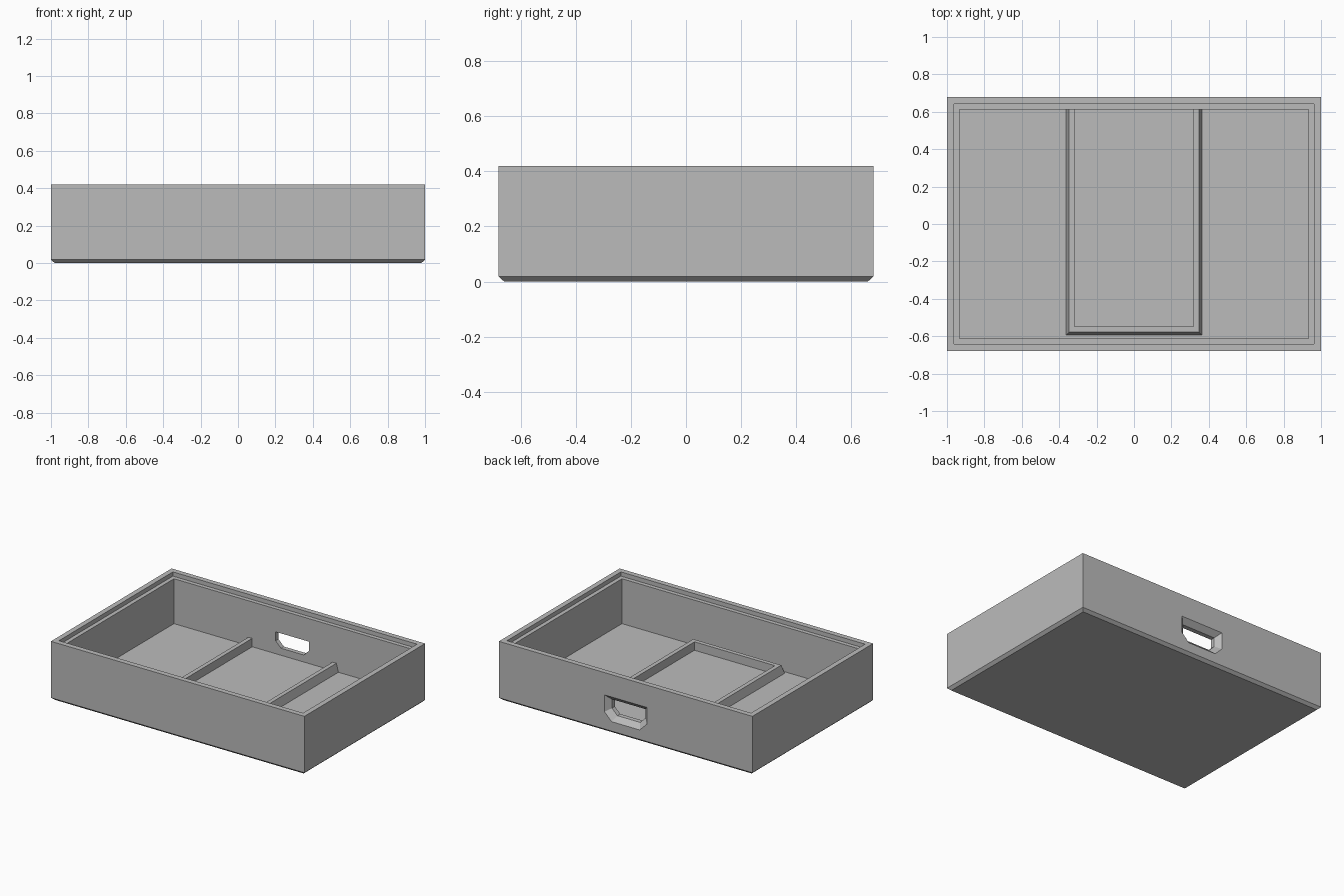
import bpy
import bmesh

cube = bpy.data.objects.get("Cube")
if cube:
    bpy.data.objects.remove(cube, do_unlink=True)

grey = bpy.data.materials.new("plain grey")
grey.use_nodes = True
colour = (0.5, 0.5, 0.5, 1)
grey.diffuse_color = colour
grey.node_tree.nodes["Principled BSDF"].inputs["Base Color"].default_value = colour


def loft(name, rings, closed=True):
    """Skin a row of equal-length rings and cap both ends."""
    bm = bmesh.new()
    rows = [[bm.verts.new(p) for p in ring] for ring in rings]
    for a, b in zip(rows, rows[1:]):
        n = len(a)
        for i in range(n):
            j = (i + 1) % n
            bm.faces.new((a[i], a[j], b[j], b[i]))
    bm.faces.new(rows[0])
    bm.faces.new(rows[-1])
    bmesh.ops.recalc_face_normals(bm, faces=bm.faces)
    mesh = bpy.data.meshes.new(name)
    bm.to_mesh(mesh)
    bm.free()
    mesh.materials.append(grey)
    obj = bpy.data.objects.new(name, mesh)
    bpy.context.collection.objects.link(obj)
    return obj


def rectangle(hx, hy, z):
    return [(-hx, -hy, z), (hx, -hy, z), (hx, hy, z), (-hx, hy, z)]


def slot(y, grow):
    """Finger slot outline with clipped lower corners."""
    w, top, low, cut = 0.132 + grow, 0.226 + grow, 0.12 - grow, 0.042 + grow * 0.4
    return [(-w, y, top), (w, y, top), (w, y, low + cut),
            (w - cut, y, low), (cut - w, y, low), (-w, y, low + cut)]


# Tray shell: chamfered base, outer walls, stepped rim, inner walls and floor
tray = loft("tray", [rectangle(*r) for r in (
    (0.98, 0.66, 0), (1, 0.68, 0.018), (1, 0.68, 0.42),
    (0.963, 0.642, 0.42), (0.963, 0.642, 0.39),
    (0.934, 0.613, 0.39), (0.934, 0.613, 0.07))])

# Finger slot through the back wall, flared on the outside
cutter = loft("slot_cutter", [slot(0.58, 0), slot(0.645, 0),
                              slot(0.68, 0.035), slot(0.70, 0.055)])
cutter.hide_render = True
cutter.hide_set(True)
cut = tray.modifiers.new("finger_slot", "BOOLEAN")
cut.operation = "DIFFERENCE"
cut.solver = "EXACT"
cut.object = cutter
bpy.context.view_layer.objects.active = tray
bpy.ops.object.modifier_apply(modifier=cut.name)
bpy.data.objects.remove(cutter, do_unlink=True)

# U-shaped divider: upright inside, sloped outside, open at the back wall
section = [(0, 0.06), (0, 0.13), (0.03, 0.13), (0.046, 0.07), (0.046, 0.06)]
left = [(0.317 + o, -0.548 - o, z) for o, z in section]
back = [(x, 0.63, z) for x, y, z in left]
mirror = lambda ring: [(-x, y, z) for x, y, z in ring]
loft("divider", [back, left, mirror(left), mirror(back)])
